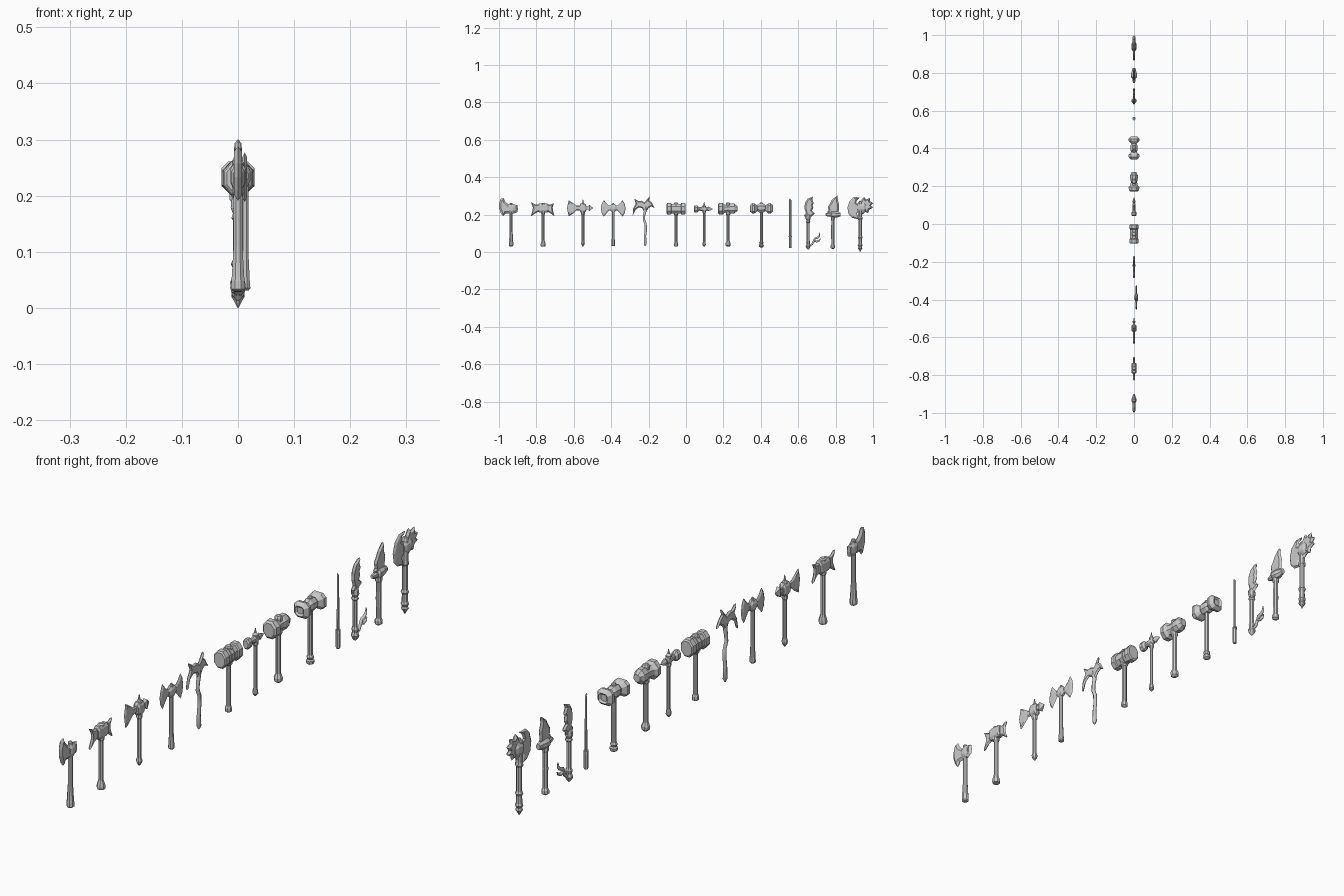
import bpy, bmesh, math

if "Cube" in bpy.data.objects:
    bpy.data.objects.remove(bpy.data.objects["Cube"])

MM = 0.001  # all helper sizes are in thousandths of a unit, relative to each weapon's handle


def finish(name, bm, at, x=0):
    bmesh.ops.recalc_face_normals(bm, faces=bm.faces)
    me = bpy.data.meshes.new(name)
    bm.to_mesh(me)
    bm.free()
    ob = bpy.data.objects.new(name, me)
    ob.location = (x * MM, at * MM, 0)
    bpy.context.collection.objects.link(ob)
    return ob


def loft(name, at, rings, n=8, axis='z', zc=235, x=0, square=0.0):
    """Rings of (position, half width x, other half width) along z or y; square pushes corners out."""
    bm = bmesh.new()
    k = 1 / math.cos(math.pi / n)
    prev = None
    for p, a, b in rings:
        loop = []
        for i in range(n):
            t = 2 * math.pi * (i + 0.5) / n
            c, s = k * math.cos(t), k * math.sin(t)
            if abs(c) < 0.9:
                c *= 1 + square
            if abs(s) < 0.9:
                s *= 1 + square
            u, v = a * c, b * s
            co = (u, v, p) if axis == 'z' else (u, p, zc + v)
            loop.append(bm.verts.new([q * MM for q in co]))
        if prev:
            for i in range(n):
                j = (i + 1) % n
                bm.faces.new((prev[i], prev[j], loop[j], loop[i]))
        else:
            bm.faces.new(loop)
        prev = loop
    bm.faces.new(prev)
    return finish(name, bm, at, x)


def shaft(name, at, prof, n=8, x=0):
    return loft(name, at, [(z, r, r) for z, r in prof], n, x=x)


def blade(name, at, outline, thick=4, edge=6, x=0):
    """Sharp-edged plate: outline of (y, z), bevelled inwards and mirrored in x."""
    bm = bmesh.new()
    f = bm.faces.new([bm.verts.new((0, y * MM, z * MM)) for y, z in outline])
    f.normal_update()
    if f.normal.x < 0:
        f.normal_flip()
    bmesh.ops.inset_region(bm, faces=[f], thickness=edge * MM, depth=thick * MM,
                           use_boundary=True, use_even_offset=False)
    bmesh.ops.triangulate(bm, faces=[q for q in bm.faces if len(q.verts) > 4])
    me = bpy.data.meshes.new(name)
    bm.to_mesh(me)
    bm.free()
    ob = bpy.data.objects.new(name, me)
    ob.location = (x * MM, at * MM, 0)
    bpy.context.collection.objects.link(ob)
    m = ob.modifiers.new("mirror", 'MIRROR')
    m.merge_threshold = 0.0001
    return ob


def tube(name, at, pts, depth):
    """Bent round bar through (y, z, radius factor) points."""
    cu = bpy.data.curves.new(name, 'CURVE')
    cu.dimensions, cu.bevel_depth, cu.bevel_resolution = '3D', depth * MM, 1
    cu.use_fill_caps = True
    s = cu.splines.new('POLY')
    s.points.add(len(pts) - 1)
    for p, (y, z, r) in zip(s.points, pts):
        p.co, p.radius = (0, y * MM, z * MM, 1), r
    ob = bpy.data.objects.new(name, cu)
    ob.location = (0, at * MM, 0)
    bpy.context.collection.objects.link(ob)


def flip(outline):
    return [(-y, z) for y, z in outline]


# 1: bearded axe
a = -935
shaft("axe_handle", a, [(30, 8), (34, 12), (48, 12), (56, 11), (110, 8), (258, 8), (262, 5)])
blade("axe_blade", a, [(-40, 288), (-56, 284), (-65, 258), (-64, 232), (-55, 208), (-42, 191), (-30, 206),
                       (-12, 206), (15, 206), (32, 212), (37, 228), (33, 250), (8, 256), (-16, 254), (-30, 268)], 7, 10)
loft("axe_socket", a, [(-12, 8, 20), (-4, 12, 24), (10, 12, 24), (20, 8, 18)], 8, 'y', 232)

# 2: short twin-blade axe
a = -764
shaft("twin_axe_handle", a, [(30, 12), (36, 14), (44, 13), (62, 8), (200, 8), (206, 11), (258, 11), (262, 7)])
loft("twin_axe_socket", a, [(-28, 10, 16), (-22, 13, 23), (22, 13, 23), (28, 10, 16)], 8, 'y', square=.4)
blade("twin_axe_front_blade", a, [(-20, 253), (-42, 254), (-65, 266), (-55, 240), (-56, 222), (-66, 191),
                                  (-40, 208), (-20, 216)], 5)
blade("twin_axe_rear_blade", a, [(20, 253), (40, 254), (58, 260), (51, 240), (53, 220), (60, 192),
                                 (38, 208), (20, 216)], 5)

# 3: axe with side and top spikes
a = -551
shaft("spiked_axe_handle", a, [(30, 2), (40, 8), (48, 10), (60, 7), (195, 7), (202, 10), (256, 10), (264, 4), (282, 1)])
loft("spiked_axe_socket", a, [(-18, 10, 14), (-12, 13, 23), (12, 13, 23), (18, 9, 13)], 8, 'y', square=.3)
blade("spiked_axe_blade", a, [(-14, 246), (-36, 249), (-52, 260), (-76, 276), (-81, 256), (-85, 236), (-81, 212),
                              (-76, 191), (-52, 206), (-36, 221), (-14, 224)])
loft("spiked_axe_rear_spike", a, [(16, 6, 8), (26, 5, 7), (34, 8, 17), (54, 0.8, 1)], 4, 'y')

# 4: crescent double axe, set a little to one side
a, sx = -389, 12
shaft("double_axe_handle", a, [(31, 7), (35, 10), (48, 9), (90, 7), (252, 7), (262, 3)], x=sx)
loft("double_axe_socket", a, [(-20, 6, 9), (-9, 10, 20), (9, 10, 20), (20, 6, 9)], 8, 'y', x=sx)
half = [(-4, 246), (-22, 248), (-34, 258), (-50, 277), (-61, 258), (-66, 233), (-62, 208), (-50, 189),
        (-34, 208), (-22, 222), (-4, 224)]
blade("double_axe_left_blade", a, half, 4, 8, sx)
blade("double_axe_right_blade", a, flip(half), 4, 8, sx)

# 5: winged pick on a crooked handle
a = -219
tube("pick_handle", a, [(0, 32, .4), (1, 43, 1.2), (0, 85, 1), (4, 115, 1), (3, 150, 1), (-6, 172, 1),
                        (-5, 195, 1), (0, 215, 1.1), (0, 255, 1)], 7)
blade("pick_wings", a, [(-58, 286), (-36, 272), (-20, 274), (-3, 265), (6, 276), (24, 297), (22, 276), (36, 264),
                        (50, 236), (34, 244), (20, 236), (10, 222), (-6, 216), (-16, 234), (-32, 239),
                        (-50, 226), (-66, 194), (-64, 232), (-50, 258)], 5, 6)

# 6: great war hammer
a = -53
shaft("hammer_handle", a, [(29, 5), (33, 11), (45, 11), (52, 8), (195, 8), (200, 12), (258, 12), (264, 8)])
loft("hammer_head", a, [(-51, 20, 25), (-47, 24, 30), (-28, 24, 30), (-25, 20, 26), (25, 20, 26), (28, 24, 30),
                        (47, 24, 30), (51, 20, 25)], 8, 'y', 231)
for s in (-1, 1):
    loft("hammer_band", a, [(s * 9 - 4, 22, 28), (s * 9 + 4, 22, 28)], 8, 'y', 231)

# 7: light hammer with beak
a = 97
shaft("beak_hammer_handle", a, [(28, 2), (38, 9), (49, 8), (58, 6), (205, 6), (212, 9), (246, 9), (252, 4), (268, 1)])
loft("beak_hammer_head", a, [(-55, 9, 13), (-50, 13, 18), (-36, 13, 18), (-28, 7, 9), (-8, 9, 13), (8, 9, 13),
                             (14, 6, 7), (22, 8, 12), (46, 0.8, 1)], 8, 'y', 230)

# 8: uneven maul
a = 225
shaft("maul_handle", a, [(28, 6), (34, 13), (46, 14), (60, 8), (195, 8), (202, 12), (258, 12), (264, 8)])
loft("maul_main_face", a, [(-54, 20, 24), (-48, 26, 31), (-30, 29, 31), (-20, 20, 22), (-2, 16, 20)], 8, 'y', 231)
loft("maul_rear_face", a, [(-4, 16, 20), (8, 18, 21), (14, 20, 26), (34, 20, 26), (40, 16, 20), (50, 12, 13)], 8, 'y', 232)

# 9: double-faced hammer
a = 403
shaft("double_hammer_handle", a, [(24, 6), (28, 12), (38, 13), (42, 9), (50, 12), (57, 8), (195, 8), (260, 8), (264, 6)])
loft("double_hammer_centre", a, [(-24, 13, 14), (-12, 19, 23), (12, 19, 23), (24, 13, 14)], 8, 'y')
for s in (-1, 1):
    loft("double_hammer_face", a, [(s * 20, 12, 13), (s * 36, 28, 26), (s * 48, 29, 28), (s * 61, 17, 17),
                                   (s * 55, 11, 11)], 8, 'y', 233, square=.4)

# 10: straight sword
a = 558
shaft("sword_grip", a, [(21, 6), (24, 7), (78, 7), (80, 6)])
loft("sword_guard", a, [(80, 8, 9), (86, 8, 9)], 8)
blade("sword_blade", a, [(-6, 84), (6, 84), (6, 276), (-4, 287), (-6, 280)], 3, 4)

# 11: glaive with a ribbon
a = 653
shaft("glaive_handle", a, [(12, 2), (22, 10), (31, 13), (42, 9), (54, 11), (62, 8), (155, 8), (160, 12), (168, 9),
                           (178, 13), (190, 12), (202, 7)])
blade("glaive_blade", a, [(-12, 180), (-22, 196), (-12, 208), (-20, 232), (-17, 262), (-4, 284), (26, 296),
                          (22, 280), (30, 262), (24, 250), (28, 236), (20, 222), (36, 205), (20, 192), (12, 180)], 6, 8)
tube("glaive_ribbon_upper", a, [(8, 34, .8), (22, 42, 1), (30, 58, 1), (36, 72, 1), (50, 76, 1.1), (61, 86, .8),
                                (62, 103, .3)], 6)
tube("glaive_ribbon_lower", a, [(32, 60, .8), (46, 56, 1), (58, 60, .9), (66, 70, .3)], 6)

# 12: broad curved blade
a = 785
shaft("cleaver_handle", a, [(16, 4), (22, 12), (34, 12), (42, 8), (110, 9), (168, 8), (174, 11), (186, 11), (196, 9)])
loft("cleaver_guard", a, [(-38, 5, 6), (-26, 8, 11), (-14, 9, 11), (-8, 15, 17), (14, 15, 17), (24, 11, 16),
                          (40, 8, 10)], 8, 'y', 200)
blade("cleaver_blade", a, [(-18, 196), (-30, 216), (-22, 224), (-27, 242), (-16, 258), (-4, 280), (24, 301),
                           (27, 276), (34, 252), (33, 228), (30, 212), (20, 196)], 6, 8)

# 13: ornate crescent axe
a = 931
shaft("crescent_axe_handle", a, [(0, 1), (12, 7), (20, 12), (28, 9), (36, 13), (44, 10), (70, 9), (78, 13), (86, 9),
                                 (170, 9), (178, 13), (190, 11), (262, 11), (272, 5)])
blade("crescent_axe_blade", a, [(0, 292), (-34, 293), (-57, 272), (-68, 236), (-62, 203), (-42, 182), (2, 173),
                                (-12, 188), (-17, 206), (-6, 216), (8, 222), (8, 252), (-10, 258), (-22, 262),
                                (-16, 278)], 5, 8)
blade("crescent_axe_crest", a, [(-12, 252), (6, 278), (22, 294), (30, 280), (52, 288), (52, 272), (69, 262), (58, 248),
                                (69, 238), (50, 226), (42, 208), (28, 214), (12, 200), (-12, 214)], 7, 9)
loft("crescent_axe_socket", a, [(-14, 8, 16), (-4, 14, 25), (20, 14, 25), (32, 8, 16)], 8, 'y', 238)
